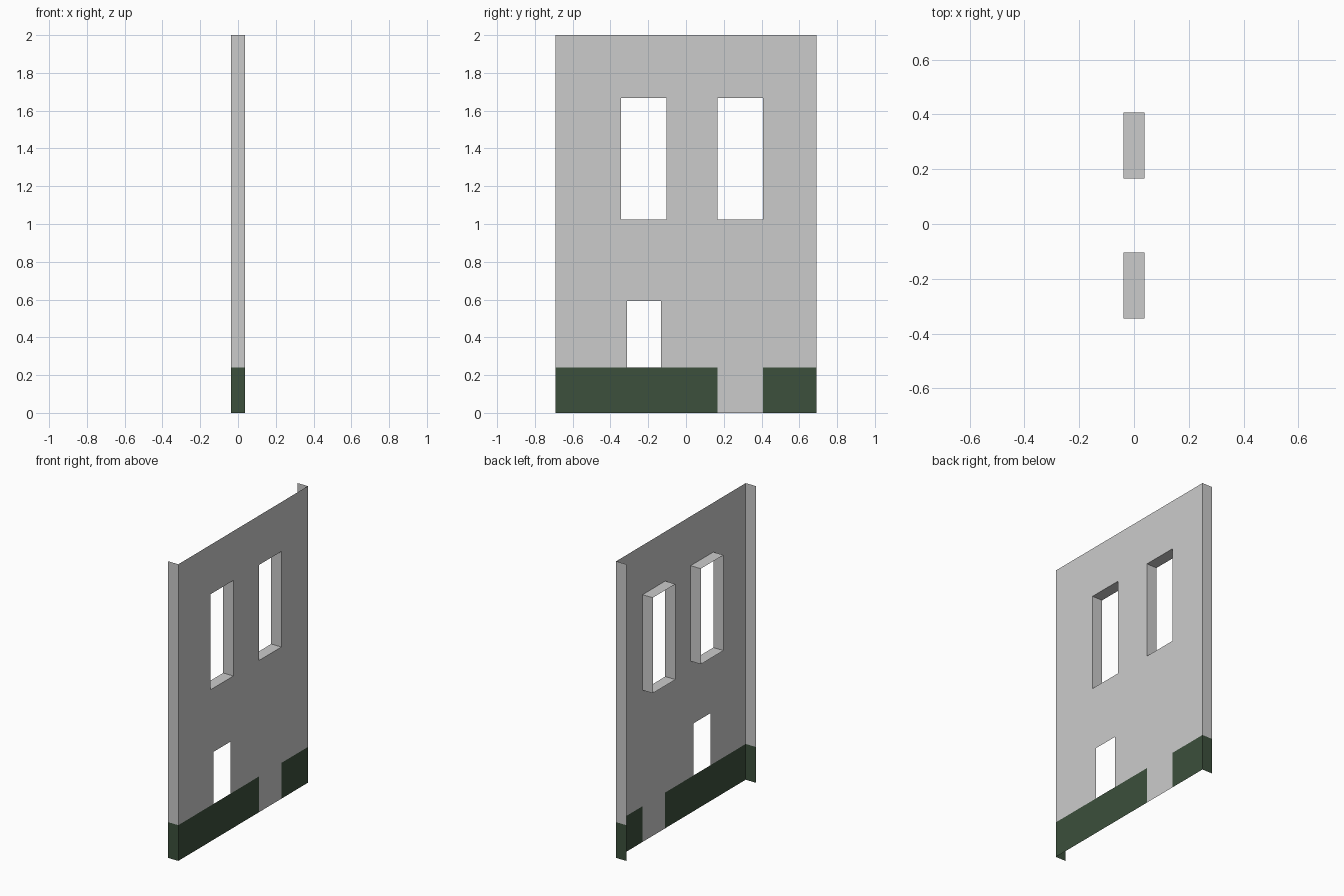
import bpy, bmesh

if "Cube" in bpy.data.objects:
    bpy.data.objects.remove(bpy.data.objects["Cube"])

D = 0.038                      # half depth of the wall shell
H = 2.0
PLINTH = 0.241
SIDE = 0.69
WINDOWS = [(-0.345, -0.104), (0.167, 0.408)]
SILL, HEAD = 1.023, 1.667
HATCH = (-0.313, -0.133, PLINTH, 0.592)

green = bpy.data.materials.new("dark_green")
green.diffuse_color = (0.045, 0.08, 0.045, 1)
green.use_nodes = True
green.node_tree.nodes["Principled BSDF"].inputs["Base Color"].default_value = green.diffuse_color


def make(name, quads, mat=None):
    """Build one object from a list of 4-corner faces, welding shared corners."""
    bm = bmesh.new()
    for q in quads:
        bm.faces.new([bm.verts.new(p) for p in q])
    bmesh.ops.remove_doubles(bm, verts=bm.verts, dist=1e-5)
    me = bpy.data.meshes.new(name)
    bm.to_mesh(me)
    bm.free()
    if mat:
        me.materials.append(mat)
    ob = bpy.data.objects.new(name, me)
    bpy.context.collection.objects.link(ob)


def panel(y0, y1, z0, z1):
    """Rectangle in the wall plane, facing +x."""
    return [(D, y0, z0), (D, y1, z0), (D, y1, z1), (D, y0, z1)]


def returns(z0, z1, sides=(-1, 1)):
    """Side edges folded back, facing outwards."""
    out = []
    for s in sides:
        y = s * SIDE
        q = [(-D, y, z0), (D, y, z0), (D, y, z1), (-D, y, z1)]
        out.append(q if s < 0 else q[::-1])
    return out


def reveal(y0, y1, z0, z1):
    """Four faces lining a window opening, facing into the opening."""
    c = [(y0, z0), (y1, z0), (y1, z1), (y0, z1)]
    return [[(D, *c[i]), (D, *c[(i + 1) % 4]), (-D, *c[(i + 1) % 4]), (-D, *c[i])]
            for i in range(4)]


# Main wall: grid of panels with the openings left out
holes = [(a, b, SILL, HEAD) for a, b in WINDOWS] + [HATCH]
ys = sorted({-SIDE, SIDE, *[v for h in holes for v in h[:2]]})
zs = sorted({H, *[v for h in holes for v in h[2:]]})
wall = []
for y0, y1 in zip(ys, ys[1:]):
    for z0, z1 in zip(zs, zs[1:]):
        y, z = (y0 + y1) / 2, (z0 + z1) / 2
        if not any(h[0] < y < h[1] and h[2] < z < h[3] for h in holes):
            wall.append(panel(y0, y1, z0, z1))
make("wall", wall + returns(PLINTH, H))

# Window linings
for i, (a, b) in enumerate(WINDOWS):
    make(f"window_reveal_{i + 1}", reveal(a, b, SILL, HEAD))

# Green plinth either side of the grey doorway
door0, door1 = WINDOWS[1]
make("plinth_left", [panel(-SIDE, door0, 0, PLINTH)] + returns(0, PLINTH, (-1,)), green)
make("plinth_right", [panel(door1, SIDE, 0, PLINTH)] + returns(0, PLINTH, (1,)), green)
make("doorway_base", [panel(door0, door1, 0, PLINTH)])
